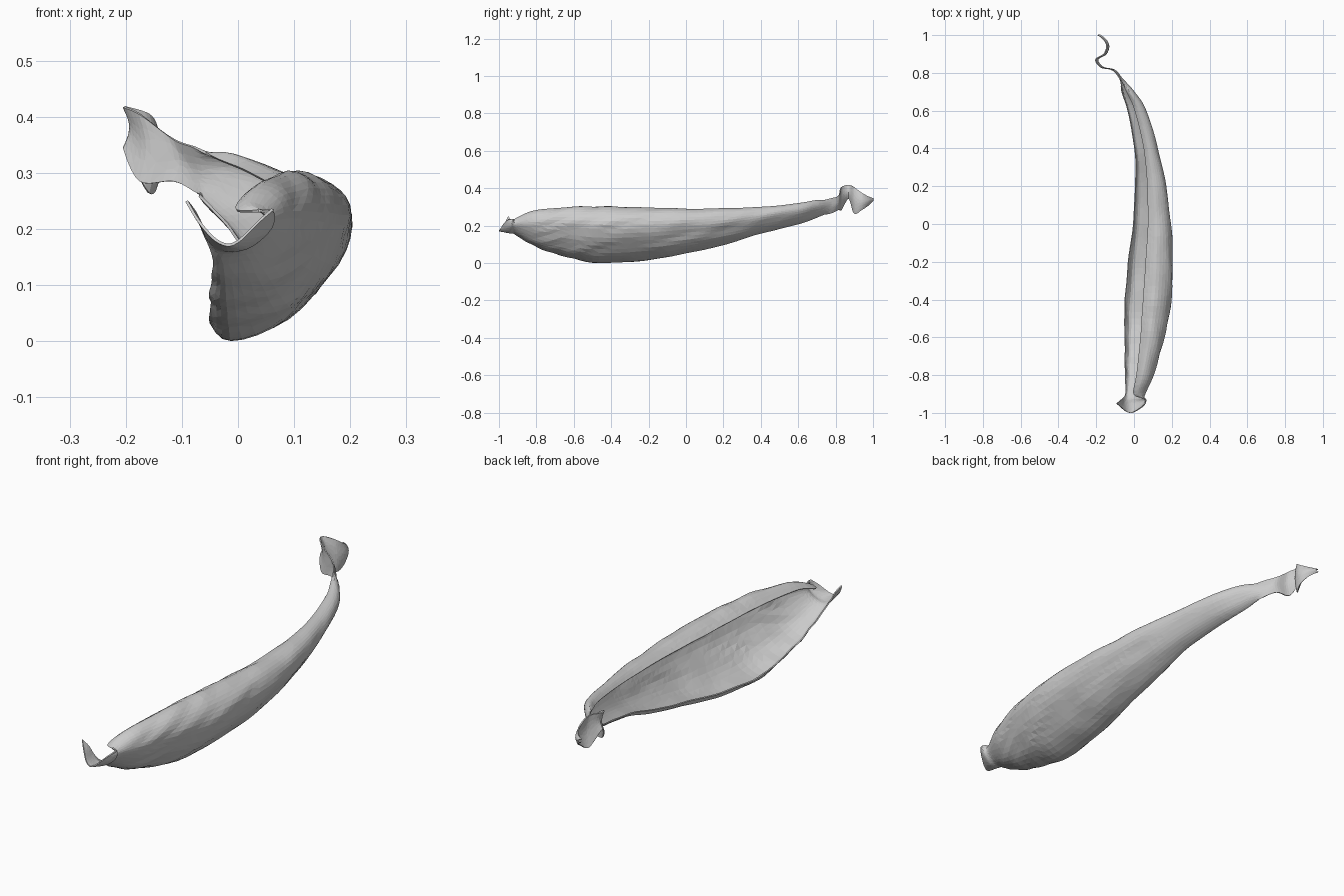
import bpy, bmesh, math
from mathutils import Vector, noise

if "Cube" in bpy.data.objects:
    bpy.data.objects.remove(bpy.data.objects["Cube"])

# C-shaped cross-section, from lower lip round the outside to the upper rim (0..1 box)
SECTION = [(0, .11), (.16, 0), (.55, .12), (.84, .38), (1, .68), (.9, .9), (.64, 1), (.4, .9)]

# body stations: y, left, right, bottom, top
BODY = [(-.9, -.045, .06, .145, .245), (-.8, -.045, .10, .09, .28), (-.6, -.05, .16, .022, .3),
        (-.4, -.047, .195, .002, .3), (-.2, -.03, .203, .02, .295), (0, -.003, .193, .055, .29),
        (.2, .008, .168, .10, .29), (.4, .003, .125, .16, .298), (.6, -.033, .063, .21, .318),
        (.7, -.065, .0, .245, .335)]

# curled stalk strip: x, y, lower z, upper z
TAIL = [(-.075, .77, .265, .345), (-.115, .815, .285, .36), (-.175, .83, .285, .405),
        (-.203, .87, .345, .418), (-.16, .90, .265, .405), (-.145, .94, .285, .375),
        (-.16, .975, .31, .355), (-.192, 1.0, .335, .345)]

# flared front lip: x, y, z round the open scoop
LIP_END = [(-.092, -.95, .25), (-.07, -.97, .213), (-.045, -.99, .185), (-.02, -1, .172),
           (.0, -.995, .178), (.02, -.985, .195), (.042, -.97, .217), (.062, -.95, .235)]
LIP_NECK = [(-.075, -.935, .225), (-.05, -.94, .18), (-.02, -.945, .162), (.015, -.945, .165),
            (.045, -.94, .185), (.062, -.935, .205), (.065, -.93, .225), (.055, -.925, .235)]


def spline(pts, steps):
    """Catmull-Rom curve through the points."""
    out = []
    for i in range(len(pts) - 1):
        a, b, c, d = pts[max(i - 1, 0)], pts[i], pts[i + 1], pts[min(i + 2, len(pts) - 1)]
        for k in range(steps):
            t = k / steps
            out.append(.5 * (2 * b + (c - a) * t + (2 * a - 5 * b + 4 * c - d) * t * t
                             + (3 * b - a - 3 * c + d) * t ** 3))
    return out + [pts[-1]]


rows = [[Vector(p) for p in LIP_END], [Vector(p) for p in LIP_NECK]]
for y, l, r, b, t in BODY:
    rows.append([Vector((l + u * (r - l), y, b + v * (t - b))) for u, v in SECTION])
for x, y, lo, hi in TAIL:
    rows.append([Vector((x + .012 * math.sin(math.pi * i / 7), y, lo + (hi - lo) * i / 7))
                 for i in range(8)])

# loft along the length, then round each section
columns = [spline([row[i] for row in rows], 6) for i in range(8)]
grid = [spline([col[j] for col in columns], 4) for j in range(len(columns[0]))]

bm = bmesh.new()
verts = [[bm.verts.new(p) for p in row] for row in grid]
for r0, r1 in zip(verts, verts[1:]):
    for i in range(len(r0) - 1):
        bm.faces.new((r0[i], r0[i + 1], r1[i + 1], r1[i]))
bm.normal_update()

# dried wrinkles running at a slant along the shell
moves = []
for v in bm.verts:
    p = v.co
    wrinkle = noise.noise(Vector((p.x * 9, p.y * 5, (p.z - .25 * p.y) * 26)))
    dent = noise.noise(p * 7)
    size = min(1, max(.15, (.8 - p.y) * 1.5), max(.2, (p.y + 1) * 5))
    moves.append((v, v.normal * size * (.006 * wrinkle + .005 * dent)))
for v, m in moves:
    v.co += m
for v in bm.verts:
    v.co.z = max(v.co.z, .003)
bmesh.ops.triangulate(bm, faces=bm.faces[:])

mesh = bpy.data.meshes.new("dried_husk")
bm.to_mesh(mesh)
bm.free()
husk = bpy.data.objects.new("dried_husk", mesh)
bpy.context.collection.objects.link(husk)

# irregular facets and a thin skin
dec = husk.modifiers.new("facets", 'DECIMATE')
dec.ratio = .45
sol = husk.modifiers.new("skin", 'SOLIDIFY')
sol.thickness = .005
sol.offset = 0
